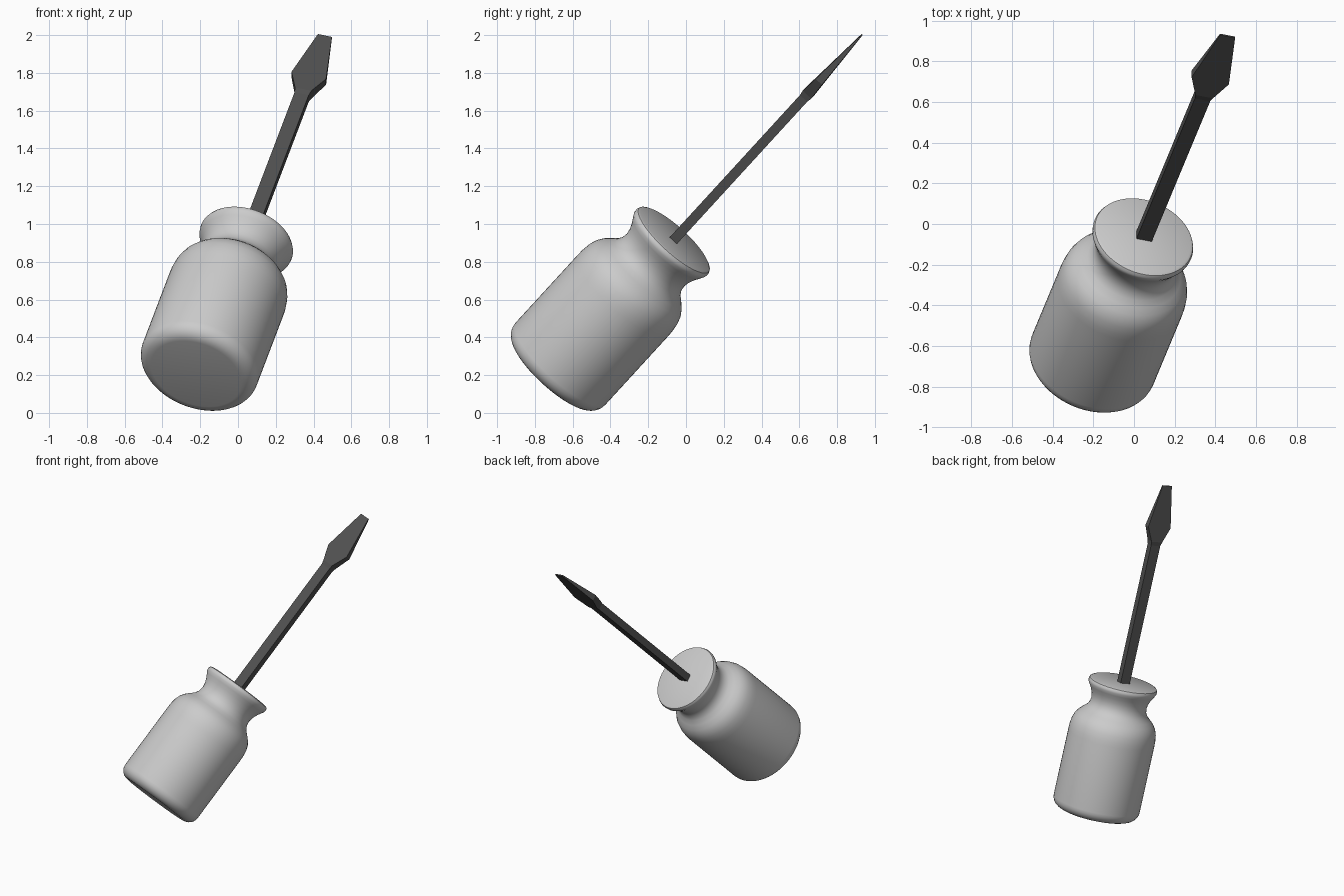
import bpy, bmesh, math
from mathutils import Matrix, Vector

if "Cube" in bpy.data.objects:
    bpy.data.objects.remove(bpy.data.objects["Cube"])

# Tool axis, and the blade width direction (level seen from the right side)
CENTRE = Vector((0.05, -0.06, 0.92))        # middle of the handle's top disc
d = Vector((0.41, 0.985, 1.075)).normalized()
w = (Vector((1, 0, 0)) - d * d.x).normalized()
n = d.cross(w)
FRAME = Matrix((w, n, d)).transposed().to_4x4()
FRAME.translation = CENTRE


def finish(name, bm, angle):
    bmesh.ops.remove_doubles(bm, verts=bm.verts, dist=1e-5)
    bmesh.ops.recalc_face_normals(bm, faces=bm.faces)
    bm.transform(FRAME)
    me = bpy.data.meshes.new(name)
    bm.to_mesh(me)
    bm.free()
    ob = bpy.data.objects.new(name, me)
    bpy.context.collection.objects.link(ob)
    bpy.ops.object.select_all(action='DESELECT')
    ob.select_set(True)
    bpy.context.view_layer.objects.active = ob
    bpy.ops.object.shade_smooth_by_angle(angle=math.radians(angle))
    return ob


# Handle: turned profile (radius, distance along the axis)
profile = [(0, 0), (.238, 0), (.250, -.006), (.256, -.02), (.254, -.036), (.242, -.058),
           (.226, -.085), (.212, -.12), (.206, -.155), (.211, -.19), (.228, -.22),
           (.255, -.245), (.282, -.272), (.302, -.302), (.315, -.34), (.321, -.385),
           (.322, -.42), (.322, -.93)]
f, base = 0.075, -1.005
profile += [(.322 - f + f * math.cos(a), base + f - f * math.sin(a))
            for a in [math.radians(15 * i) for i in range(1, 7)]]
profile.append((0, base))
bm = bmesh.new()
vs = [bm.verts.new((r, 0, z)) for r, z in profile]
es = [bm.edges.new(p) for p in zip(vs, vs[1:])]
bmesh.ops.spin(bm, geom=vs + es, cent=(0, 0, 0), axis=(0, 0, 1),
               angle=math.tau, steps=64, use_merge=True)
finish("handle", bm, 40)

# Shaft and flat blade: lofted rectangles (distance, width, thickness)
sections = [(-.04, .078, .052), (1.06, .078, .052), (1.09, .09, .062),
            (1.20, .19, .046), (1.515, .077, .008)]
bm = bmesh.new()
rings = [[bm.verts.new((sx * wd / 2, sy * th / 2, s))
          for sx, sy in ((-1, -1), (1, -1), (1, 1), (-1, 1))] for s, wd, th in sections]
for a, b in zip(rings, rings[1:]):
    for i in range(4):
        j = (i + 1) % 4
        bm.faces.new((a[i], a[j], b[j], b[i]))
bm.faces.new(rings[0][::-1])
bm.faces.new(rings[-1])
blade = finish("shaft_and_blade", bm, 5)

# Dark steel
mat = bpy.data.materials.new("dark_steel")
mat.diffuse_color = (0.08, 0.08, 0.08, 1)
mat.use_nodes = True
mat.node_tree.nodes["Principled BSDF"].inputs["Base Color"].default_value = mat.diffuse_color
blade.data.materials.append(mat)
